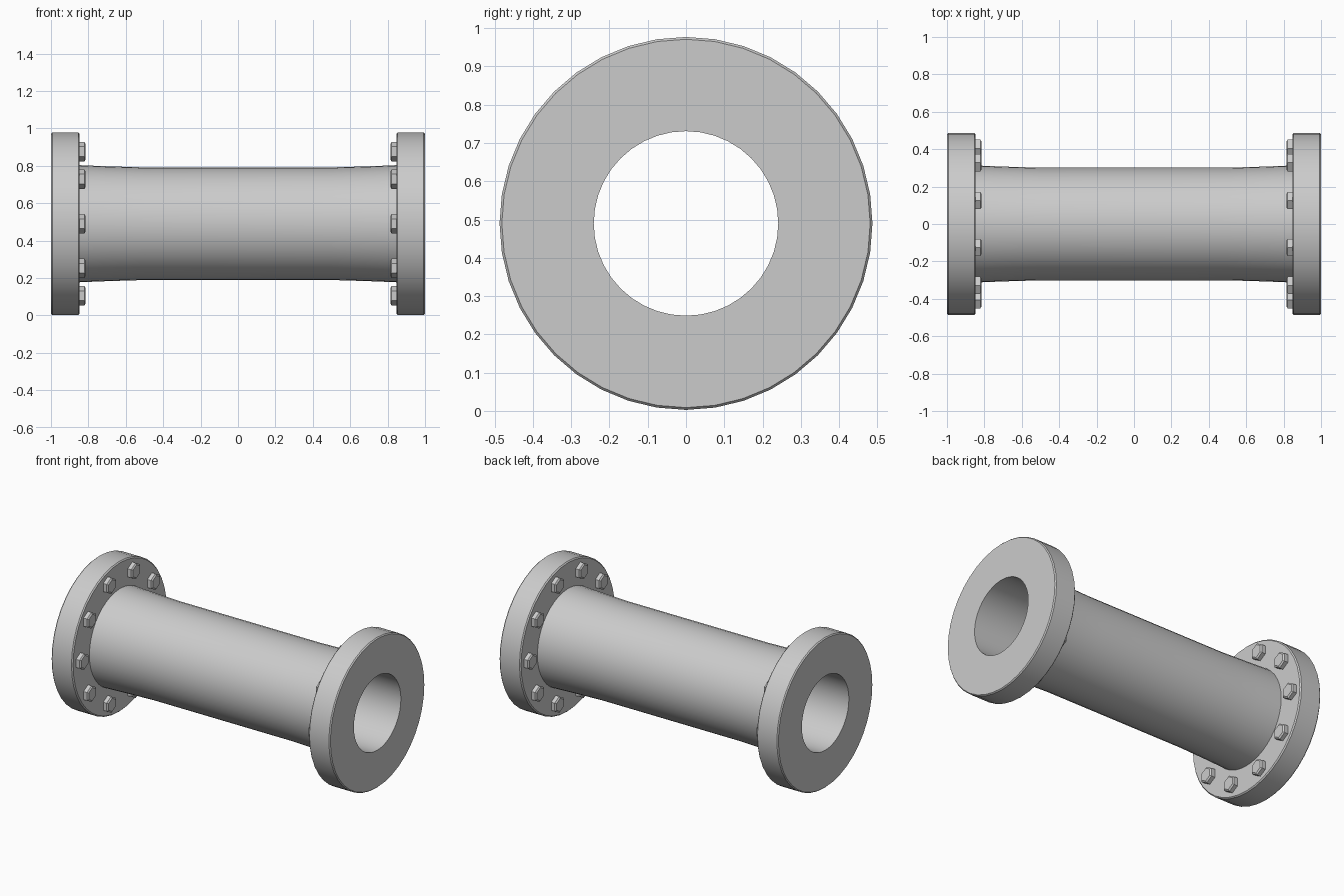
import bpy, bmesh
from math import cos, sin, tau, radians

if "Cube" in bpy.data.objects:
    bpy.data.objects.remove(bpy.data.objects["Cube"])

AXIS_Z = 0.49
INNER_X = 0.847     # inner face of each flange


def lathe_x(name, profile, sides):
    """Revolve a closed (x, radius) profile about the pipe axis."""
    bm = bmesh.new()
    rings = []
    for i in range(sides):
        a = tau * i / sides
        rings.append([bm.verts.new((x, r * cos(a), AXIS_Z + r * sin(a))) for x, r in profile])
    n = len(profile)
    for i in range(sides):
        a, b = rings[i], rings[(i + 1) % sides]
        for j in range(n):
            k = (j + 1) % n
            bm.faces.new((a[j], a[k], b[k], b[j]))
    return finish(name, bm)


def finish(name, bm, angle=35):
    bmesh.ops.recalc_face_normals(bm, faces=bm.faces)
    mesh = bpy.data.meshes.new(name)
    bm.to_mesh(mesh)
    bm.free()
    ob = bpy.data.objects.new(name, mesh)
    bpy.context.collection.objects.link(ob)
    bpy.ops.object.select_all(action='DESELECT')
    ob.select_set(True)
    bpy.context.view_layer.objects.active = ob
    bpy.ops.object.shade_smooth_by_angle(angle=radians(angle))
    return ob


def hex_bolts(name, side, count=10, circle=0.405, radius=0.053):
    """Ring of chamfered hex heads on the inner face of a flange."""
    bm = bmesh.new()
    sections = [(INNER_X + 0.01, 1.0), (0.822, 1.0), (0.815, 0.8)]
    for i in range(count):
        t = tau * i / count
        cy, cz = circle * cos(t), AXIS_Z + circle * sin(t)
        loops = []
        for x, s in sections:
            loops.append([bm.verts.new((side * x,
                                        cy + s * radius * sin(tau * k / 6),
                                        cz + s * radius * cos(tau * k / 6))) for k in range(6)])
        for lo, hi in zip(loops, loops[1:]):
            for k in range(6):
                m = (k + 1) % 6
                bm.faces.new((lo[k], lo[m], hi[m], hi[k]))
        bm.faces.new(loops[0])
        bm.faces.new(loops[-1])
    return finish(name, bm)


# Pipe with a flange on each end and an open bore
half = [(0.0, 0.301), (0.5, 0.301), (0.7, 0.307), (INNER_X, 0.313),
        (INNER_X, 0.480), (INNER_X + 0.007, 0.487), (0.993, 0.487), (1.0, 0.481),
        (1.0, 0.241), (0.5, 0.241)]
profile = half + [(-x, r) for x, r in reversed(half[1:])]
lathe_x("flanged_pipe", profile, 40)

# Bolt rings
hex_bolts("left_flange_bolts", -1)
hex_bolts("right_flange_bolts", 1)
